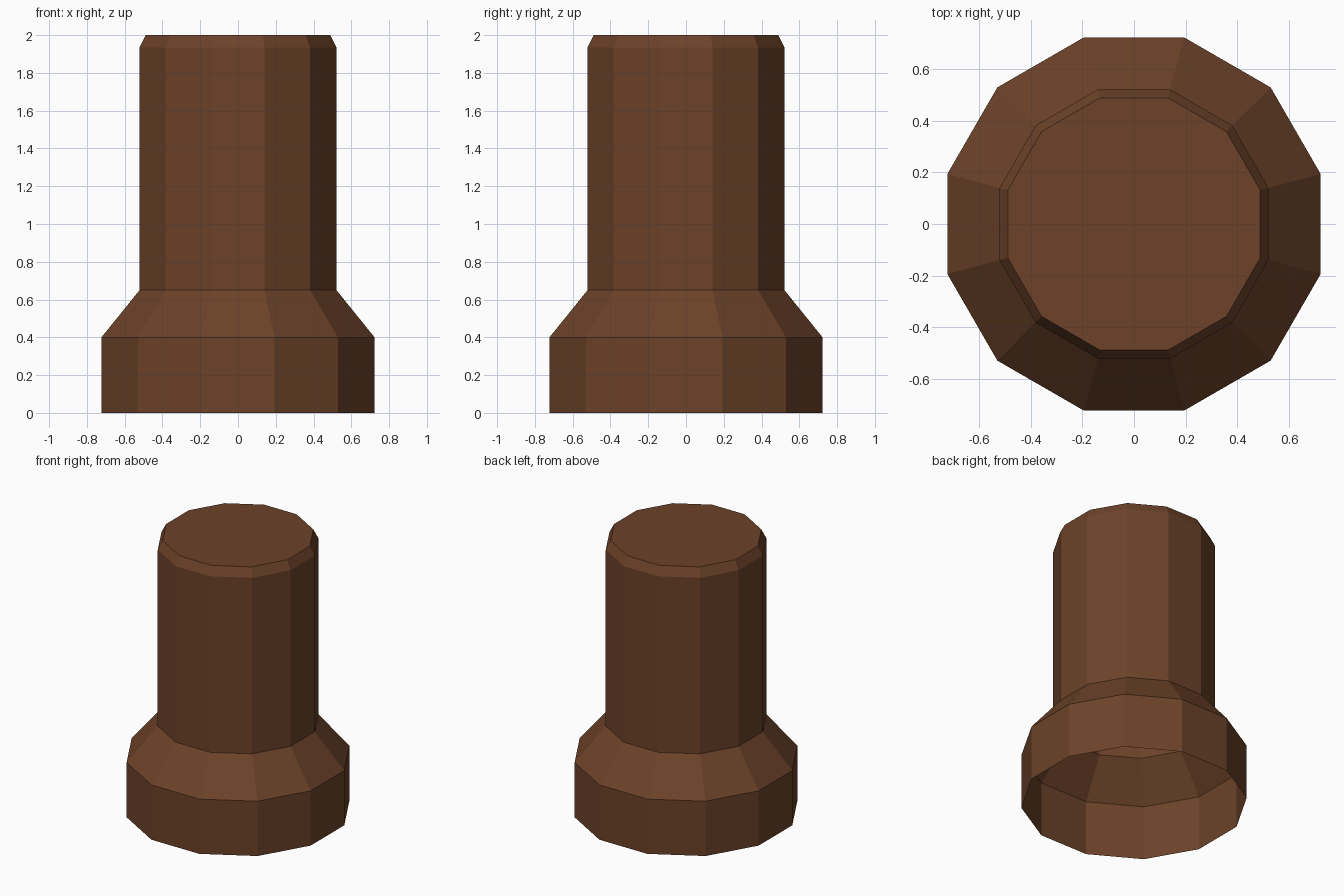
import bpy, bmesh, math

if "Cube" in bpy.data.objects:
    bpy.data.objects.remove(bpy.data.objects["Cube"])

SIDES = 12
mat = bpy.data.materials.new("dark brown")
mat.diffuse_color = (0.15, 0.055, 0.022, 1)
mat.use_nodes = True
mat.node_tree.nodes["Principled BSDF"].inputs["Base Color"].default_value = mat.diffuse_color

# Profile as (distance to flat side, height): base collar, slope, shaft, chamfer
profile = [(0.723, 0.0), (0.723, 0.4), (0.521, 0.65), (0.521, 1.935), (0.489, 2.0)]

bm = bmesh.new()
rings = []
for apothem, z in profile:
    r = apothem / math.cos(math.pi / SIDES)
    rings.append([bm.verts.new((r * math.cos(a), r * math.sin(a), z))
                  for a in (2 * math.pi * (i + 0.5) / SIDES for i in range(SIDES))])

# Walls between rings; the underside stays open
for low, high in zip(rings, rings[1:]):
    for i in range(SIDES):
        j = (i + 1) % SIDES
        bm.faces.new((low[i], low[j], high[j], high[i]))

# Flat top cap
bm.faces.new(rings[-1])

mesh = bpy.data.meshes.new("flared_post")
bm.to_mesh(mesh)
bm.free()
mesh.materials.append(mat)
post = bpy.data.objects.new("flared_post", mesh)
bpy.context.collection.objects.link(post)
